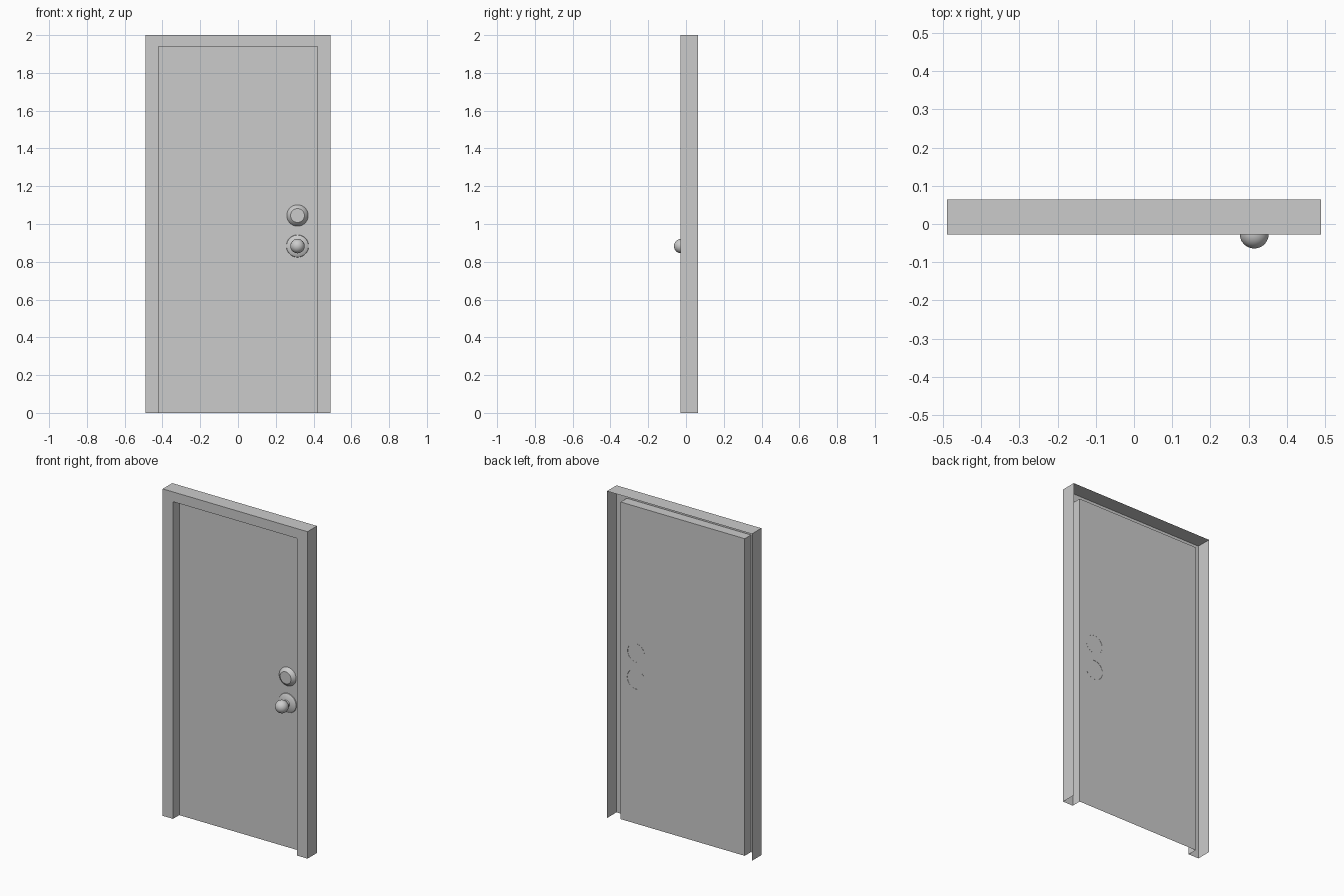
import bpy, bmesh, math

if "Cube" in bpy.data.objects:
    bpy.data.objects.remove(bpy.data.objects["Cube"])

FRONT, DOOR, BACK = -0.028, 0.032, 0.064   # depths of frame face, door face, frame back
OUT_W, OUT_H = 0.49, 2.0                   # outer frame half width and height
IN_W, IN_H = 0.42, 1.94                    # opening half width and height


def new_object(name, bm):
    mesh = bpy.data.meshes.new(name)
    bm.to_mesh(mesh)
    bm.free()
    obj = bpy.data.objects.new(name, mesh)
    bpy.context.collection.objects.link(obj)
    return obj


def arch(bm, w, h, y):
    return [bm.verts.new((x, y, z)) for x, z in ((-w, 0), (-w, h), (w, h), (w, 0))]


def lathe(name, x, z, profile, segments=32):
    """Turn (radius, distance out from the door) points around a y axis."""
    bm = bmesh.new()
    verts = [bm.verts.new((x + r, DOOR - d, z)) for r, d in profile]
    edges = [bm.edges.new(p) for p in zip(verts, verts[1:])]
    bmesh.ops.spin(bm, geom=verts + edges, cent=(x, 0, z), axis=(0, 1, 0),
                   angle=2 * math.pi, steps=segments)
    bmesh.ops.remove_doubles(bm, verts=bm.verts, dist=0.00005)
    bmesh.ops.recalc_face_normals(bm, faces=bm.faces)
    # normals point away from the door
    if sum(f.normal.y * f.calc_area() for f in bm.faces) > 0:
        bmesh.ops.reverse_faces(bm, faces=bm.faces)
    obj = new_object(name, bm)
    bpy.ops.object.select_all(action='DESELECT')
    obj.select_set(True)
    bpy.context.view_layer.objects.active = obj
    bpy.ops.object.shade_smooth_by_angle(angle=math.radians(35))


# Door frame: open-backed casing of outer wall, front face and inner reveal
bm = bmesh.new()
loops = [arch(bm, OUT_W, OUT_H, BACK), arch(bm, OUT_W, OUT_H, FRONT),
         arch(bm, IN_W, IN_H, FRONT), arch(bm, IN_W, IN_H, DOOR)]
for a, b in zip(loops, loops[1:]):
    for i in range(3):
        bm.faces.new((a[i], a[i + 1], b[i + 1], b[i]))
new_object("door_frame", bm)

# Door panel closing the back of the reveal
bm = bmesh.new()
bm.faces.new(reversed(arch(bm, IN_W, IN_H, DOOR)))
new_object("door_panel", bm)

# Deadbolt: bevelled disc with a flat centre
lathe("deadbolt", 0.315, 1.045,
      [(0.057, -0.001), (0.055, 0.006), (0.037, 0.022), (0.0, 0.022)])

# Knob: flared rosette, neck and ball
ball_r, ball_d = 0.038, DOOR + 0.026
ball = [(ball_r * math.sin(math.radians(a)), ball_d - ball_r * math.cos(math.radians(a)))
        for a in range(30, 181, 10)]
lathe("door_knob", 0.315, 0.883,
      [(0.06, -0.001), (0.058, 0.004), (0.046, 0.011), (0.022, 0.015)] + ball)
